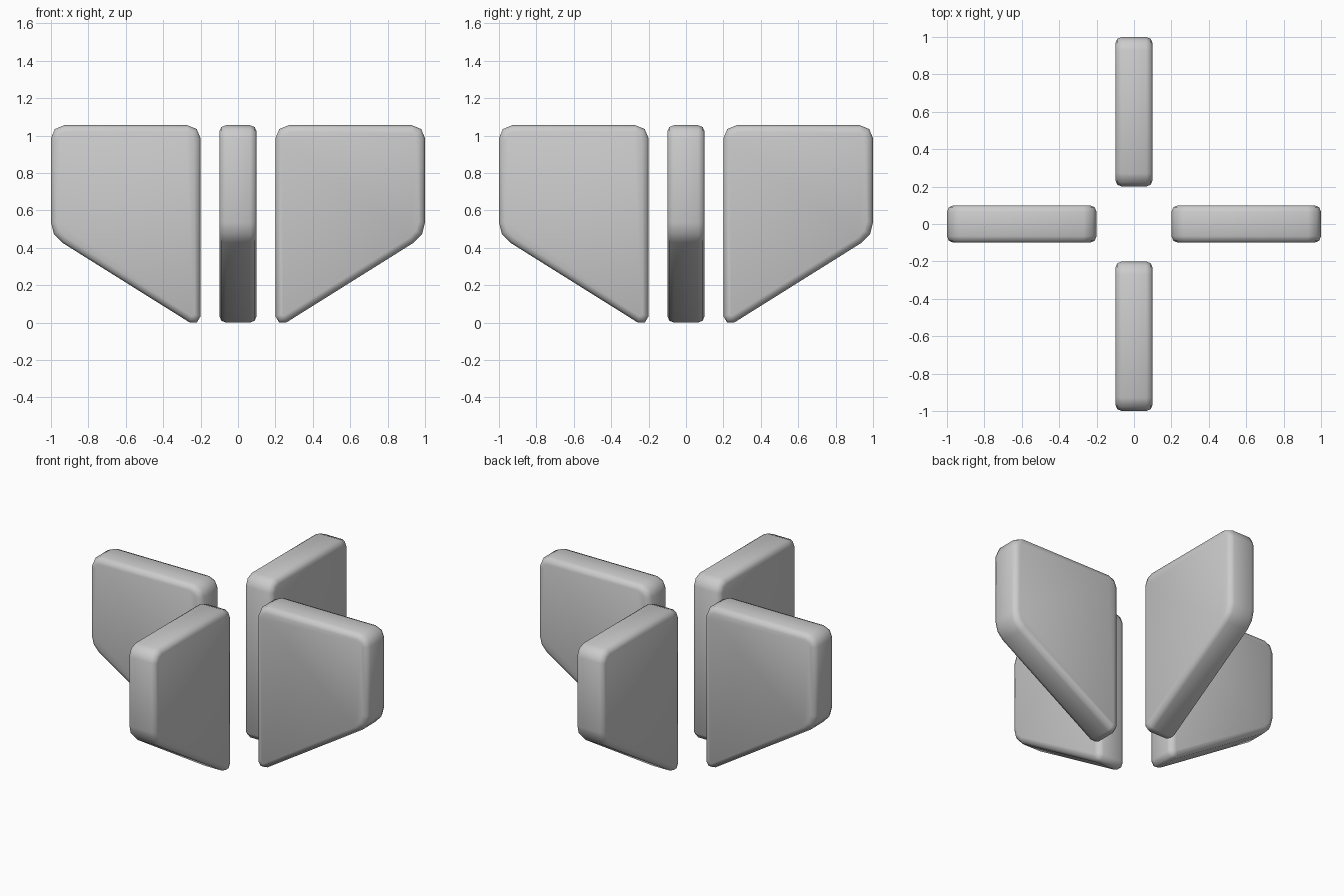
import bpy, bmesh, math
from mathutils import Vector, Matrix

if "Cube" in bpy.data.objects:
    bpy.data.objects.remove(bpy.data.objects["Cube"])

PROFILE = [(0.2, -0.036), (1.0, 0.465), (1.0, 1.055), (0.2, 1.055)]
THICK, CORNER, EDGE = 0.2, 0.07, 0.035


def rounded(points, t):
    """Replace each corner by a two-segment arc of tangent length t."""
    out = []
    pts = [Vector(p) for p in points]
    for i, v in enumerate(pts):
        a = (pts[i - 1] - v).normalized()
        b = (pts[(i + 1) % len(pts)] - v).normalized()
        half = a.angle(b) / 2
        depth = t * math.tan(half) * (1 / math.sin(half) - 1)
        out += [v + a * t, v + (a + b).normalized() * depth, v + b * t]
    return out


def make_fin(name, angle):
    bm = bmesh.new()
    # Rounded outline extruded through the thickness
    face = bm.faces.new([bm.verts.new((p.x, -THICK / 2, p.y)) for p in rounded(PROFILE, CORNER)])
    ext = bmesh.ops.extrude_face_region(bm, geom=[face], use_keep_orig=True)
    verts = [g for g in ext["geom"] if isinstance(g, bmesh.types.BMVert)]
    bmesh.ops.translate(bm, verts=verts, vec=(0, THICK, 0))
    bmesh.ops.recalc_face_normals(bm, faces=bm.faces[:])
    # Soften the rims of both flat sides
    rims = [e for e in bm.edges if abs(e.verts[0].co.y - e.verts[1].co.y) < 1e-5]
    bmesh.ops.bevel(bm, geom=rims, offset=EDGE, offset_type='OFFSET', segments=2,
                    profile=0.5, affect='EDGES', clamp_overlap=False)
    bmesh.ops.rotate(bm, verts=bm.verts[:], cent=(0, 0, 0), matrix=Matrix.Rotation(angle, 3, 'Z'))
    for f in bm.faces:
        f.smooth = True
    mesh = bpy.data.meshes.new(name)
    bm.to_mesh(mesh)
    bm.free()
    bpy.context.collection.objects.link(bpy.data.objects.new(name, mesh))


# Four identical fins around the vertical axis
for i, side in enumerate(("right", "back", "left", "front")):
    make_fin(side + "_fin", i * math.pi / 2)
